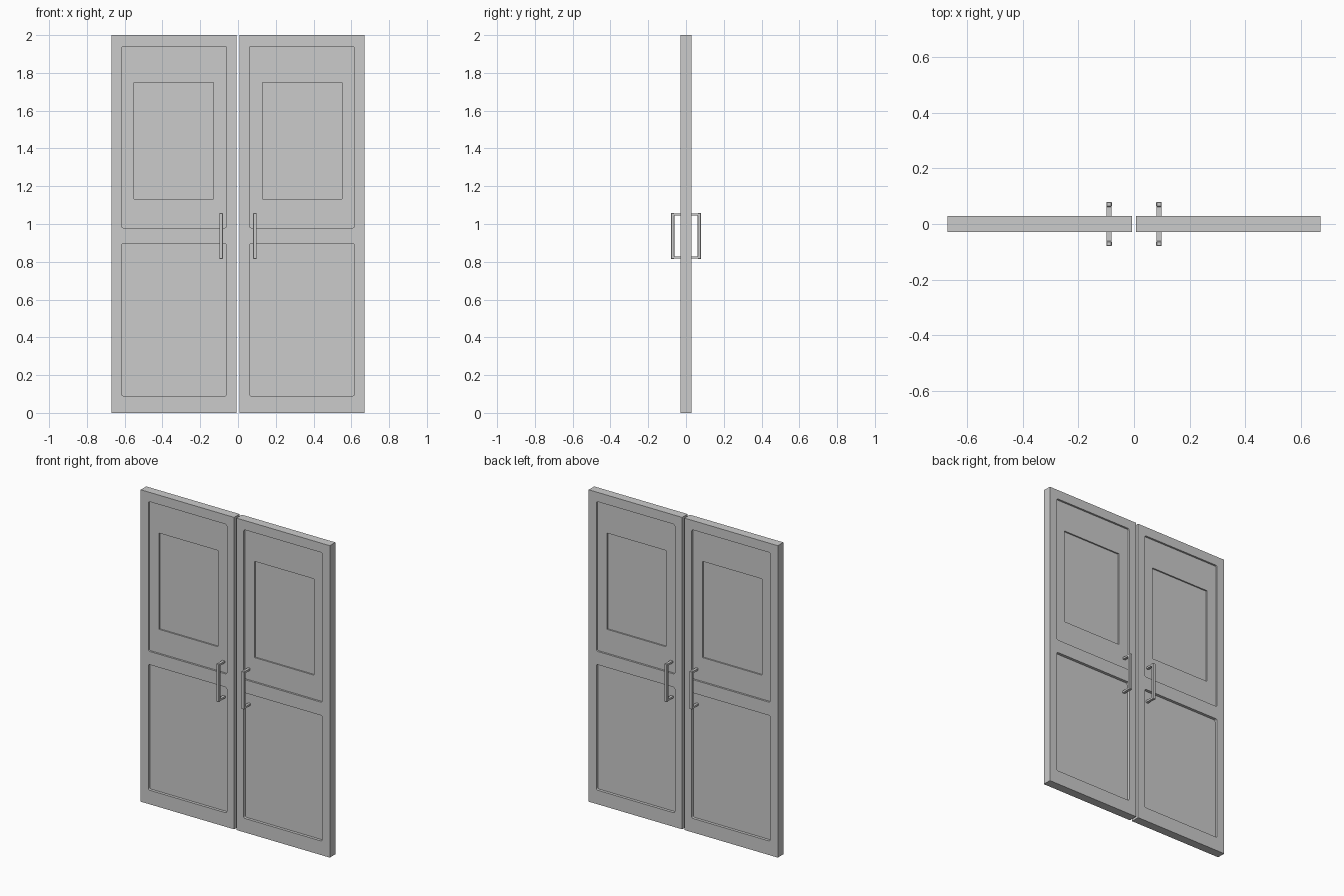
import bpy, bmesh
from mathutils import Matrix, Vector

if "Cube" in bpy.data.objects:
    bpy.data.objects.remove(bpy.data.objects["Cube"])


def box(name, x, y, z, bevel=0.0, along_y_only=False):
    """Box from (min, max) ranges, optionally with bevelled edges."""
    bm = bmesh.new()
    size = [r[1] - r[0] for r in (x, y, z)]
    mid = Vector([(r[0] + r[1]) / 2 for r in (x, y, z)])
    bmesh.ops.create_cube(bm, size=1, matrix=Matrix.Translation(mid) @ Matrix.Diagonal((*size, 1)))
    if bevel:
        edges = [e for e in bm.edges if not along_y_only
                 or abs(e.verts[0].co.y - e.verts[1].co.y) > 1e-5]
        bmesh.ops.bevel(bm, geom=edges, offset=bevel, segments=3 if along_y_only else 1,
                        profile=0.5, affect='EDGES')
    me = bpy.data.meshes.new(name)
    bm.to_mesh(me)
    bm.free()
    ob = bpy.data.objects.new(name, me)
    bpy.context.collection.objects.link(ob)
    return ob


def carve(target, cutter):
    """Cut a recess, bake the result and discard the cutter."""
    mod = target.modifiers.new("recess", 'BOOLEAN')
    mod.operation, mod.solver, mod.object = 'DIFFERENCE', 'EXACT', cutter
    bpy.context.view_layer.objects.active = target
    bpy.ops.object.modifier_apply(modifier=mod.name)
    bpy.data.objects.remove(cutter, do_unlink=True)


def join(name, parts):
    bpy.ops.object.select_all(action='DESELECT')
    for p in parts:
        p.select_set(True)
    bpy.context.view_layer.objects.active = parts[0]
    bpy.ops.object.join()
    parts[0].name = name


T = 0.028  # half thickness of a door leaf

# x range, z range, depth and corner radius of each recess
RECESSES = [((0.06, 0.617), (0.98, 1.94), 0.012, 0.01),   # upper panel
            ((0.06, 0.617), (0.09, 0.895), 0.018, 0.01),  # lower panel
            ((0.13, 0.55), (1.133, 1.75), 0.021, 0.0)]    # window pane


def span(side, r):
    return tuple(sorted((side * r[0], side * r[1])))


for side, label in ((-1, "left"), (1, "right")):
    # Door leaf with recessed panels on both faces
    leaf = box(label + "_door_leaf", span(side, (0.008, 0.671)), (-T, T), (0, 2))
    for xr, zr, depth, radius in RECESSES:
        for face in (-1, 1):
            carve(leaf, box("cutter", span(side, xr), span(face, (T - depth, T + 0.05)),
                            zr, radius, True))

    # Pull handles: upright bar and two posts on each face
    for face, where in ((-1, "front"), (1, "back")):
        bar = box("bar", span(side, (0.08, 0.099)), span(face, (0.062, 0.08)),
                  (0.815, 1.058), 0.002)
        posts = [box("post", span(side, (0.081, 0.098)), span(face, (0.012, 0.066)),
                     (z, z + 0.012)) for z in (0.817, 1.044)]
        join(f"{label}_{where}_handle", [bar] + posts)
